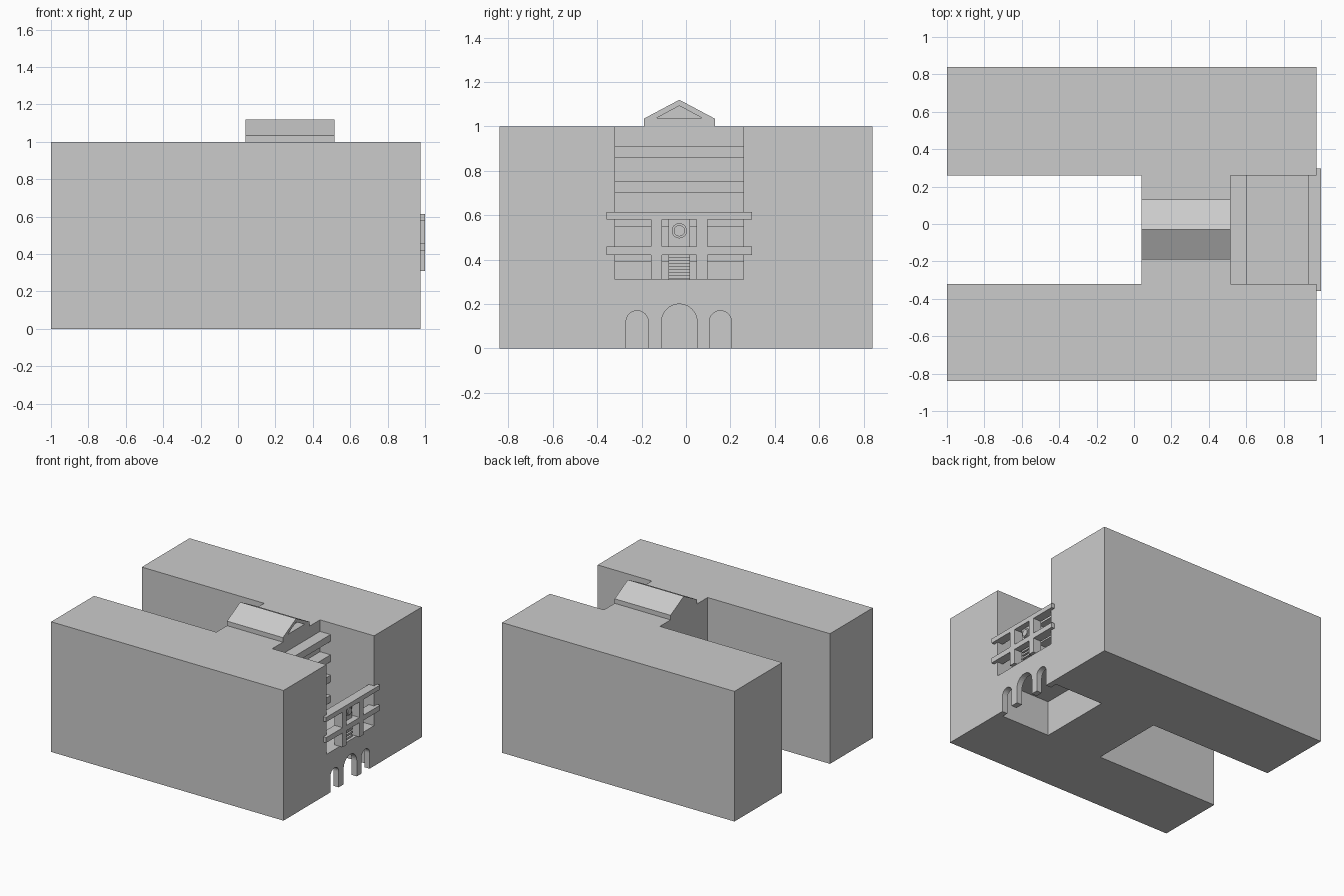
import bpy, bmesh, math
from mathutils import Vector

cube = bpy.data.objects.get("Cube")
if cube:
    bpy.data.objects.remove(cube)

stone = bpy.data.materials.new("stone_grey")
stone.use_nodes = True
GREY = (0.6, 0.6, 0.6, 1)
stone.diffuse_color = GREY
stone.node_tree.nodes["Principled BSDF"].inputs["Base Color"].default_value = GREY

MID = -0.03                     # centre line of the entrance
SOUTH, NORTH = -0.32, 0.26      # inner walls of the wings
FRONT, BACK = 0.975, 0.515      # entrance bay along x


def prism(name, outline, low, high, along="x"):
    """Extrude an outline (y, z) along x, or (x, y) along z."""
    bm = bmesh.new()
    place = (lambda p: (low, *p)) if along == "x" else (lambda p: (*p, low))
    face = bm.faces.new([bm.verts.new(place(p)) for p in outline])
    new = bmesh.ops.extrude_face_region(bm, geom=[face])["geom"]
    move = Vector((high - low, 0, 0) if along == "x" else (0, 0, high - low))
    bmesh.ops.translate(bm, vec=move, verts=[g for g in new if isinstance(g, bmesh.types.BMVert)])
    bmesh.ops.recalc_face_normals(bm, faces=bm.faces)
    mesh = bpy.data.meshes.new(name)
    bm.to_mesh(mesh)
    bm.free()
    mesh.materials.append(stone)
    obj = bpy.data.objects.new(name, mesh)
    bpy.context.collection.objects.link(obj)
    return obj


def box(name, x, y, z):
    return prism(name, [(y[0], z[0]), (y[1], z[0]), (y[1], z[1]), (y[0], z[1])], *x)


def arc(y, z, r, start, end, steps):
    angles = [start + (end - start) * i / steps for i in range(steps + 1)]
    return [(y + r * math.cos(a), z + r * math.sin(a)) for a in angles]


# Two wings joined by the central block
prism("main_block", [
    (-1, -0.84), (FRONT, -0.84), (FRONT, SOUTH), (BACK, SOUTH), (BACK, NORTH), (FRONT, NORTH),
    (FRONT, 0.84), (-1, 0.84), (-1, NORTH), (0.04, NORTH), (0.04, SOUTH), (-1, SOUTH)],
    0, 1, along="z")

# Gabled roof with a sunken pediment
roof = prism("gable_roof", [(MID - 0.16, 1), (MID + 0.16, 1), (MID + 0.16, 1.035),
                            (MID, 1.12), (MID - 0.16, 1.035)], 0.04, BACK)
cutter = prism("pediment_cutter", [(MID - 0.104, 1.037), (MID + 0.104, 1.037), (MID, 1.093)],
               BACK - 0.06, BACK + 0.05)
cutter.hide_render = True
cut = roof.modifiers.new("pediment", "BOOLEAN")
cut.operation = "DIFFERENCE"
cut.object = cutter
cut.solver = "EXACT"
bpy.context.view_layer.update()
carved = bpy.data.meshes.new_from_object(roof.evaluated_get(bpy.context.evaluated_depsgraph_get()))
roof.modifiers.clear()
roof.data = carved
bpy.data.objects.remove(cutter)

# Entrance wall with three arches open at the ground
wall = [(SOUTH, 0.31), (SOUTH, 0)]
for centre, radius in ((-0.22, 0.05), (MID, 0.08), (0.155, 0.05)):
    wall += [(centre - radius, 0)] + arc(centre, 0.12, radius, math.pi, 0, 16) + [(centre + radius, 0)]
wall += [(NORTH, 0), (NORTH, 0.31)]
prism("arched_wall", wall, 0.93, FRONT)
box("terrace_floor", (BACK, 0.93), (SOUTH, NORTH), (0.27, 0.31))

# Ledges stacked on the recessed wall
for i in range(4):
    base = 0.39 + 0.156 * i
    box(f"wall_ledge_{i + 1}", (BACK, 0.605), (SOUTH, NORTH), (base, base + 0.053))

# Balcony screen: two long beams and two posts
for name, z in (("lower_beam", (0.42, 0.46)), ("upper_beam", (0.58, 0.615))):
    box(name + "_inner", (0.93, FRONT), (SOUTH, NORTH), z)
    box(name, (FRONT, 1.0), (MID - 0.327, MID + 0.327), z)
for name, side in (("south", -1), ("north", 1)):
    y = sorted((MID + side * 0.078, MID + side * 0.127))
    for row, z in (("lower", (0.31, 0.42)), ("upper", (0.46, 0.58))):
        box(f"{name}_{row}_post", (0.93, 1.0), y, z)

# Central panel with a round medallion, and slats below it
box("medallion_panel", (0.93, 0.955), (MID - 0.048, MID + 0.048), (0.46, 0.58))
ring = prism("medallion_rim", arc(MID, 0.53, 0.034, 0, math.tau * 31 / 32, 31), 0.955, 0.965)
prism("medallion_disc", arc(MID, 0.53, 0.025, 0, math.tau * 31 / 32, 31), 0.965, 0.972)
box("slat_panel", (0.93, 0.945), (MID - 0.048, MID + 0.048), (0.31, 0.42))
for i in range(4):
    base = 0.315 + 0.027 * i
    box(f"slat_{i + 1}", (0.945, 0.96), (MID - 0.048, MID + 0.048), (base, base + 0.014))
